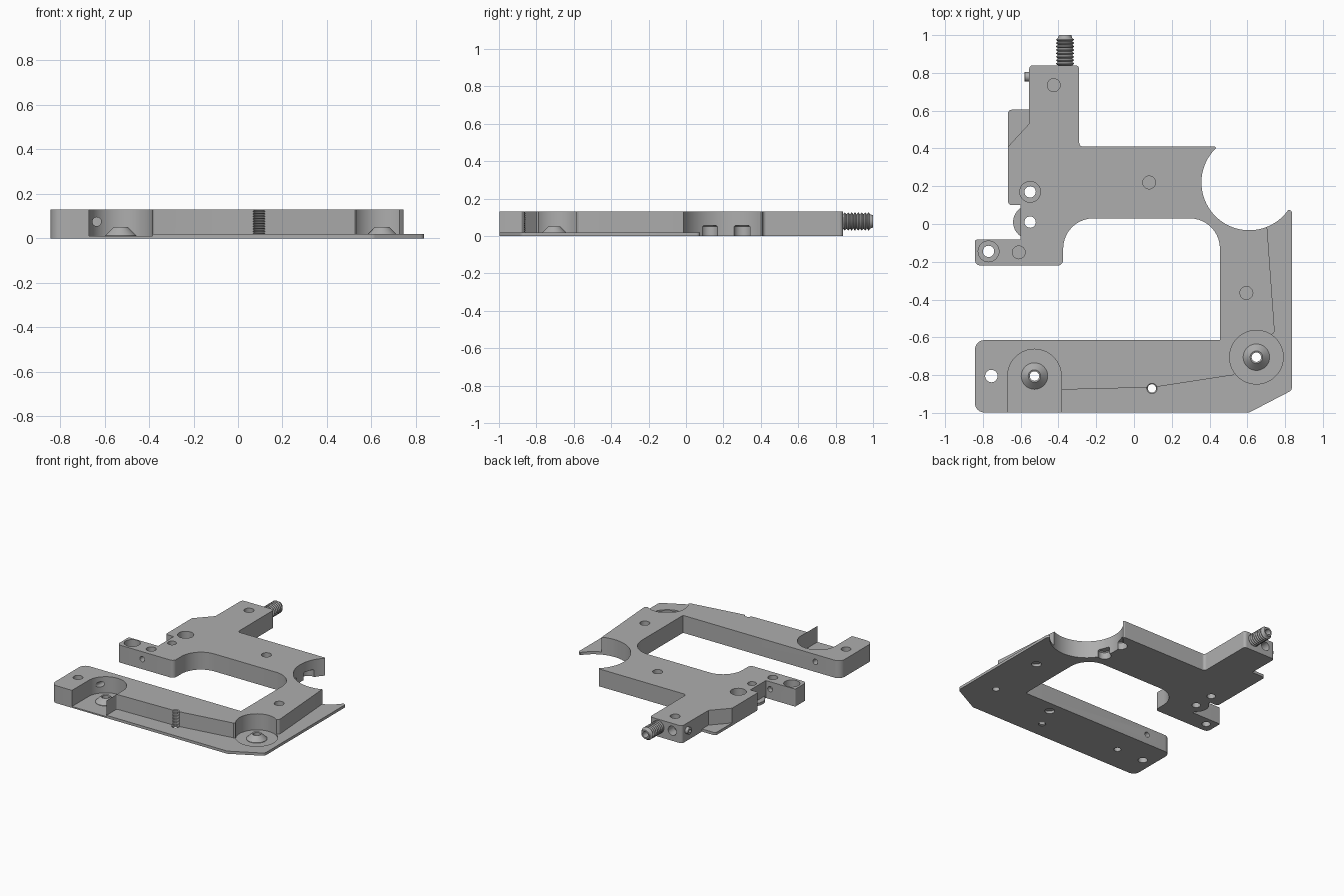
import bpy, bmesh, math
from mathutils import Vector, Matrix

if "Cube" in bpy.data.objects:
    bpy.data.objects.remove(bpy.data.objects["Cube"])

H = 0.13        # body height
FL = 0.02       # thin flange height
POCKET = 0.01   # recess floor height

metal = bpy.data.materials.new("grey metal")
metal.diffuse_color = (0.42, 0.42, 0.42, 1)
metal.use_nodes = True
metal.node_tree.nodes["Principled BSDF"].inputs["Base Color"].default_value = metal.diffuse_color


def make(name, bm):
    bmesh.ops.recalc_face_normals(bm, faces=bm.faces)
    me = bpy.data.meshes.new(name)
    bm.to_mesh(me)
    bm.free()
    me.materials.append(metal)
    ob = bpy.data.objects.new(name, me)
    bpy.context.collection.objects.link(ob)
    return ob


def fillet(corners, n=10):
    """Round each (x, y, r) corner of a closed outline."""
    out = []
    for i, (x, y, r) in enumerate(corners):
        p = Vector((x, y))
        if r == 0:
            out.append(p)
            continue
        a = (Vector(corners[i - 1][:2]) - p).normalized()
        b = (Vector(corners[(i + 1) % len(corners)][:2]) - p).normalized()
        half = a.angle(b) / 2
        c = p + (a + b).normalized() * r / math.sin(half)
        s = p + a * r / math.tan(half) - c
        e = p + b * r / math.tan(half) - c
        sweep = math.atan2(s.x * e.y - s.y * e.x, s.dot(e))
        out += [c + Matrix.Rotation(sweep * k / n, 2) @ s for k in range(n + 1)]
    return out


def prism(name, pts, z0, z1):
    bm = bmesh.new()
    f = bm.faces.new([bm.verts.new((p[0], p[1], z0)) for p in pts])
    ext = bmesh.ops.extrude_face_region(bm, geom=[f])
    bmesh.ops.translate(bm, vec=(0, 0, z1 - z0),
                        verts=[v for v in ext["geom"] if isinstance(v, bmesh.types.BMVert)])
    return make(name, bm)


def lathe(name, profile, loc=(0, 0, 0), axis="Z", n=32, ring=False):
    """Spin (radius, height) points about an axis; ring closes the profile, else ends are capped."""
    bm = bmesh.new()
    rows = [[bm.verts.new((r * math.cos(2 * math.pi * k / n), r * math.sin(2 * math.pi * k / n), h))
             for k in range(n)] for r, h in profile]
    pairs = list(zip(rows, rows[1:])) + ([(rows[-1], rows[0])] if ring else [])
    for a, b in pairs:
        for k in range(n):
            j = (k + 1) % n
            bm.faces.new((a[k], a[j], b[j], b[k]))
    if not ring:
        bm.faces.new(rows[0])
        bm.faces.new(rows[-1])
    rot = {"Z": Matrix(), "Y": Matrix.Rotation(-math.pi / 2, 4, "X"),
           "X": Matrix.Rotation(math.pi / 2, 4, "Y")}[axis]
    bmesh.ops.transform(bm, matrix=Matrix.Translation(loc) @ rot, verts=bm.verts)
    return make(name, bm)


def thread(r0, r1, h0, h1, turns):
    step = (h1 - h0) / turns
    pts = []
    for k in range(turns):
        h = h0 + k * step
        pts += [(r0, h), (r1, h + step * 0.4), (r1, h + step * 0.6)]
    return pts + [(r0, h1)]


def boolean(ob, tool, op="DIFFERENCE"):
    m = ob.modifiers.new("bool", "BOOLEAN")
    m.operation, m.object, m.solver = op, tool, "EXACT"
    bpy.context.view_layer.objects.active = ob
    bpy.ops.object.modifier_apply(modifier=m.name)
    bpy.data.objects.remove(tool)


def drill(x, y, r, z0=-0.1, z1=0.3, n=32):
    boolean(body, lathe("cutter", [(r, z0), (r, z1)], (x, y, 0), n=n))


# Main frame silhouette
outline = fillet([
    (-0.555, 0.84, 0.02), (-0.29, 0.84, 0.02), (-0.29, 0.41, 0.02), (0.435, 0.41, 0.01),
    (0.435, 0.2, 0), (0.79, 0.075, 0), (0.837, 0.075, 0.02), (0.837, -0.88, 0.03),
    (0.61, -0.998, 0.03), (-0.842, -0.998, 0.05), (-0.842, -0.615, 0.05), (0.455, -0.615, 0),
    (0.455, 0.03, 0.16), (-0.375, 0.03, 0.16), (-0.375, -0.22, 0.03), (-0.842, -0.22, 0.03),
    (-0.842, -0.083, 0.01), (-0.6, -0.083, 0), (-0.6, 0.10, 0), (-0.667, 0.10, 0.02),
    (-0.667, 0.605, 0.02), (-0.555, 0.605, 0)])
body = prism("frame_body", outline, 0, H)

# Small thin lobe on the left edge
boolean(body, lathe("lobe", [(0.09, 0), (0.09, FL)], (-0.55, 0.01, 0), n=48), "UNION")

# Large round bite at the right
drill(0.61, 0.22, 0.253, n=96)

# Thin flange along front and right edges, thin ledge on the upper left
boolean(body, prism("cutter", fillet([
    (0.69, 0.2, 0), (0.705, -0.02, 0), (0.745, -0.572, 0.015), (0.7, -0.61, 0), (0.6, -0.72, 0),
    (0.525, -0.80, 0), (0.10, -0.865, 0), (-0.385, -0.877, 0.01), (-0.385, -1.1, 0),
    (1, -1.1, 0), (1, 0.2, 0)], 4), FL, 0.3))
boolean(body, prism("cutter", [(-0.72, 0.352), (-0.556, 0.53), (-0.556, 0.65), (-0.72, 0.65)], FL, 0.3))

# Recesses around the two conical bosses
BOSSES = [(-0.527, -0.805), (0.648, -0.705)]
bx, by = BOSSES[0]
arc = [(bx + 0.142 * math.cos(math.pi * k / 32), by + 0.142 * math.sin(math.pi * k / 32)) for k in range(33)]
boolean(body, prism("cutter", arc + [(bx - 0.142, -1.1), (bx + 0.142, -1.1)], POCKET, 0.3))
drill(*BOSSES[1], 0.142, POCKET, n=64)

# Through holes
for x, y, r in [(-0.55, 0.17, 0.03), (-0.55, 0.01, 0.03), (-0.77, -0.145, 0.03),
                (-0.755, -0.805, 0.033), (*BOSSES[0], 0.025), (*BOSSES[1], 0.025)]:
    drill(x, y, r)
# Counterbores
for x, y in [(-0.55, 0.17), (-0.77, -0.145)]:
    drill(x, y, 0.055, 0.07)
# Blind holes in the top face
for x, y in [(-0.425, 0.735), (0.08, 0.22), (0.595, -0.365), (-0.61, -0.15)]:
    drill(x, y, 0.034, 0.03)
# Blind holes in the underside
for x, y in [(0.17, -0.70), (0.655, -0.265)]:
    drill(x, y, 0.034, -0.1, 0.02)
# Round notches under the bite
for y in (0.125, 0.30):
    boolean(body, lathe("cutter", [(0.045, -0.1), (0.045, 0.05), (0.037, 0.057)], (0.37, y, 0)))
# Threaded groove in the front wall
boolean(body, lathe("cutter", thread(0.022, 0.028, -0.02, 0.16, 16), (0.095, -0.87, 0), n=24))
# Cross holes through both left arms
for y0, y1 in [(-0.75, -0.55), (-0.3, -0.02)]:
    boolean(body, lathe("cutter", [(0.02, y0), (0.02, y1)], (-0.635, 0, 0.075), "Y", 24))
# Hole in the rear face
boolean(body, lathe("cutter", [(0.018, 0.68), (0.018, 0.77), (0.034, 0.77), (0.034, 0.9)],
                    (-0.475, 0, 0.075), "Y"))

# Conical bosses
bosses = [lathe("conical_boss", [(0.025, 0.004), (0.07, 0.004), (0.07, POCKET + 0.003), (0.033, 0.05), (0.025, 0.046)],
                (x, y, 0), ring=True, n=48) for x, y in BOSSES]

# Threaded stud at the rear with a socket in its end
stud = lathe("threaded_stud", [(0.036, 0.80)] + thread(0.038, 0.047, 0.84, 0.985, 8) +
             [(0.033, 1.0), (0.022, 1.0), (0.02, 0.95)], (-0.365, 0, 0.078), "Y")

# Small side screw with a socket
pin = lathe("side_screw", [(0.025, 0.03), (0.025, 0.002), (0.022, 0), (0.012, 0), (0.012, 0.015)],
            (-0.58, 0.78, 0.078), "X", 24)

# Smooth rounded walls, keep edges sharp
bpy.ops.object.select_all(action="DESELECT")
for ob in [body, stud, pin] + bosses:
    ob.select_set(True)
bpy.context.view_layer.objects.active = body
bpy.ops.object.shade_smooth_by_angle(angle=math.radians(25))
